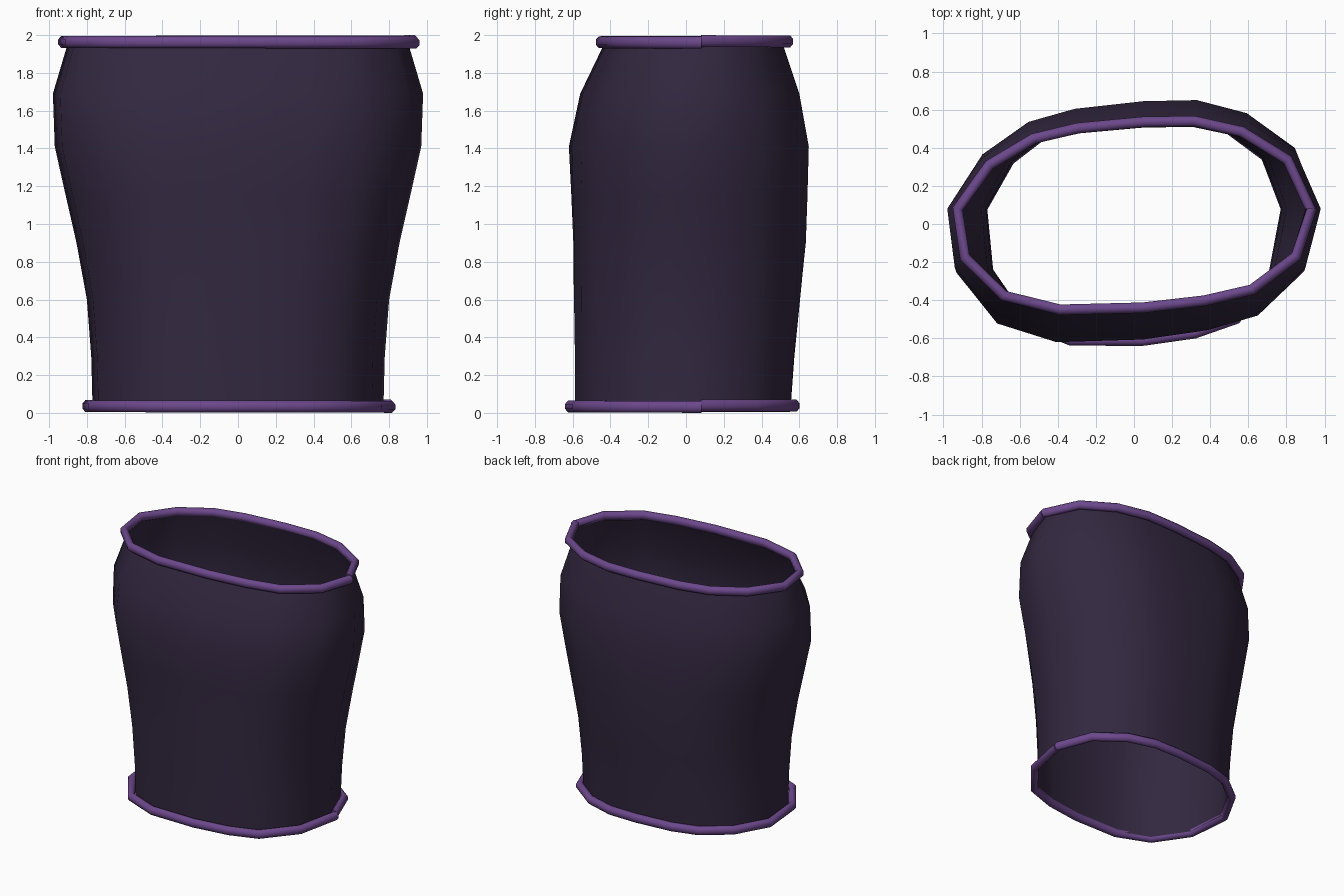
import bpy
import bmesh
from math import cos, sin, pi
from mathutils import Vector

cube = bpy.data.objects.get("Cube")
if cube:
    bpy.data.objects.remove(cube, do_unlink=True)


def make_material(name, colour):
    mat = bpy.data.materials.new(name)
    mat.use_nodes = True
    mat.diffuse_color = (*colour, 1)
    bsdf = mat.node_tree.nodes["Principled BSDF"]
    bsdf.inputs["Base Color"].default_value = (*colour, 1)
    bsdf.inputs["Roughness"].default_value = 0.8
    return mat


fabric = make_material("dark plum fabric", (0.033, 0.021, 0.051))
piping = make_material("purple piping", (0.15, 0.065, 0.26))

# Waist outline, counter-clockwise from the left side, in unit size
OUTLINE = [(1, 0), (.87, .56), (.61, .88), (.34, 1), (.05, .99), (-.32, .92),
           (-.57, .8), (-.82, .5), (-1, 0), (-.96, -.48), (-.74, -.86),
           (-.42, -1), (.05, -.98), (.4, -.91), (.67, -.8), (.92, -.47)]
SIDE_Y = 0.08


def ring(z, width, front, back, tilt=0.0):
    """Outline scaled to a half width and to its front and back limits."""
    points = []
    for x, v in OUTLINE:
        v -= tilt * x * v * v
        depth = back - SIDE_Y if v > 0 else SIDE_Y - front
        points.append(Vector((x * width, SIDE_Y + v * depth, z)))
    return points


def finish(bm, name, mat, angle):
    bmesh.ops.recalc_face_normals(bm, faces=bm.faces)
    mesh = bpy.data.meshes.new(name)
    bm.to_mesh(mesh)
    bm.free()
    mesh.materials.append(mat)
    obj = bpy.data.objects.new(name, mesh)
    bpy.context.collection.objects.link(obj)
    bpy.ops.object.select_all(action='DESELECT')
    obj.select_set(True)
    bpy.context.view_layer.objects.active = obj
    bpy.ops.object.shade_smooth_by_angle(angle=angle)
    return obj


def bridge(bm, loops, closed):
    """Join neighbouring loops of vertices with quads."""
    for low, high in zip(loops, loops[1:]):
        count = len(low)
        for i in range(count if closed else count - 1):
            j = (i + 1) % count
            bm.faces.new((low[i], low[j], high[j], high[i]))


# Open garment tube: height, half width, front, back, tilt
ROWS = [(.03, .77, -.60, .56, .05), (.3, .777, -.60, .58, .05),
        (.6, .80, -.605, .61, .04), (.9, .855, -.605, .64, .03),
        (1.15, .912, -.61, .645, .01), (1.41, .97, -.62, .65),
        (1.69, .98, -.56, .60), (1.96, .90, -.43, .51)]
bm = bmesh.new()
bridge(bm, [[bm.verts.new(p) for p in ring(*row)] for row in ROWS], True)
finish(bm, "tube_body", fabric, pi / 3)


def make_trim(name, *row):
    """Rounded piping swept around the outline, overlapping at the left side."""
    path = ring(*row)
    count = len(path)
    bm = bmesh.new()
    sections = []
    for i in range(count + 1):
        p = path[i % count]
        tangent = path[(i + 1) % count] - path[i - 1 if i < count else count - 1]
        out = Vector((tangent.y, -tangent.x, 0)).normalized()
        # Loose ends step slightly apart at the seam
        lift = Vector((0, 0, .004 * (1 - 2 * i / count)))
        if i == count:
            p = p + out * .008
        section = []
        for k in range(8):
            a = pi / 8 + k * pi / 4
            offset = out * (.03 * cos(a)) + Vector((0, 0, .034 * sin(a)))
            section.append(bm.verts.new(p + lift + offset))
        sections.append(section)
    bridge(bm, sections, True)
    bm.faces.new(sections[0])
    bm.faces.new(sections[-1])
    return finish(bm, name, piping, pi / 3)


make_trim("bottom_trim", .036, .797, -.625, .58, .05)
make_trim("top_trim", 1.964, .925, -.45, .54)
